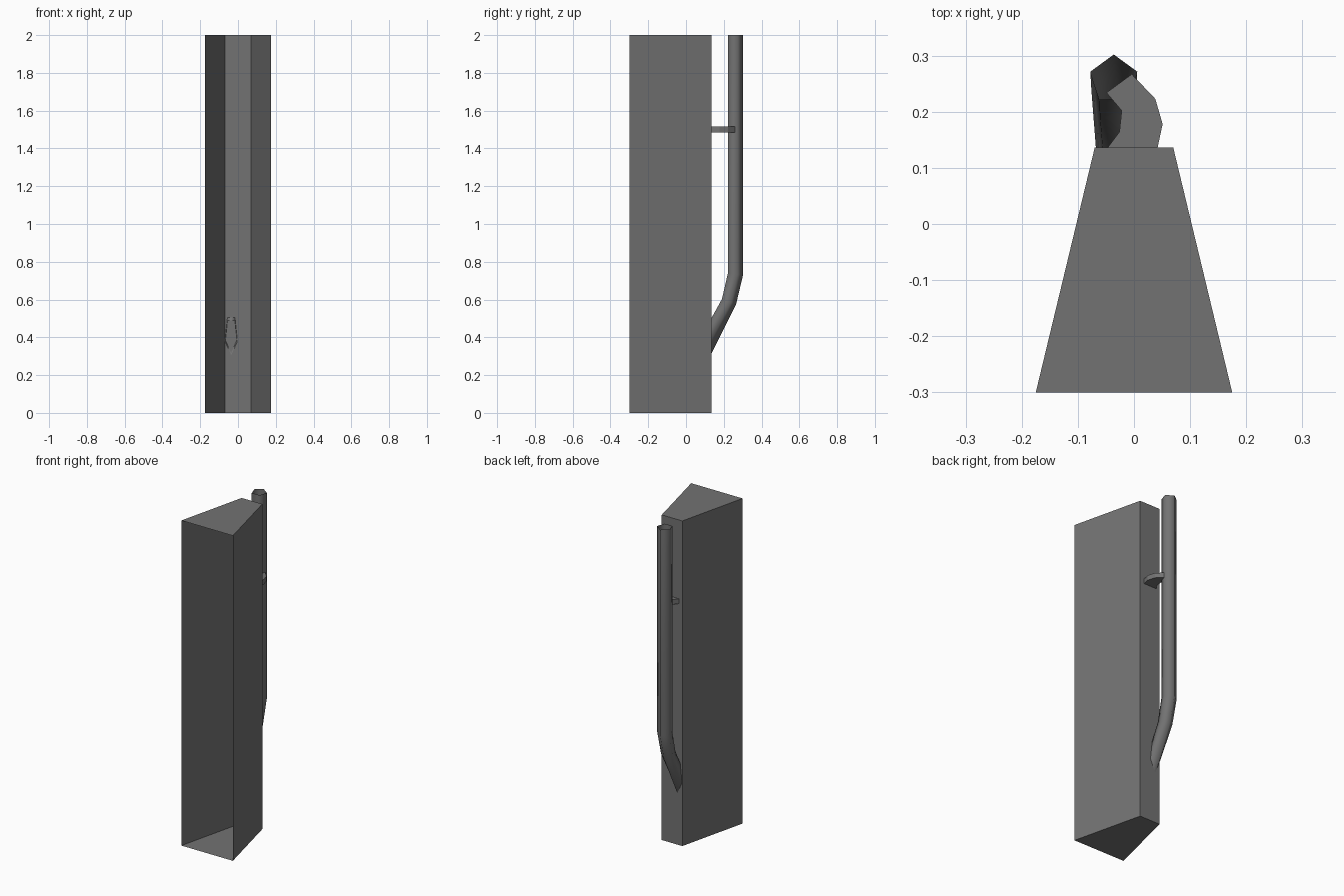
import bpy, bmesh, math

if "Cube" in bpy.data.objects:
    bpy.data.objects.remove(bpy.data.objects["Cube"])

grey = bpy.data.materials.new("dark_grey")
grey.diffuse_color = (0.17, 0.17, 0.17, 1)
grey.use_nodes = True
grey.node_tree.nodes["Principled BSDF"].inputs["Base Color"].default_value = grey.diffuse_color


def finish(name, bm, smooth=False):
    mesh = bpy.data.meshes.new(name)
    for f in bm.faces:
        f.smooth = smooth
    bm.to_mesh(mesh)
    bm.free()
    mesh.materials.append(grey)
    obj = bpy.data.objects.new(name, mesh)
    bpy.context.collection.objects.link(obj)
    return obj


def prism(name, outline, z0, z1, open_sides=()):
    """Extrude a counter-clockwise outline, leaving chosen sides open."""
    bm = bmesh.new()
    low = [bm.verts.new((x, y, z0)) for x, y in outline]
    top = [bm.verts.new((x, y, z1)) for x, y in outline]
    bm.faces.new(low[::-1])
    bm.faces.new(top)
    n = len(outline)
    for i in range(n):
        if i not in open_sides:
            j = (i + 1) % n
            bm.faces.new((low[i], low[j], top[j], top[i]))
    return finish(name, bm)


# Tapered column, open at the front
prism("column_shell",
      [(-0.175, -0.30), (0.175, -0.30), (0.07, 0.136), (-0.07, 0.136)],
      0, 2, open_sides=(0,))

# Curved flat bracket between column and pipe
prism("pipe_bracket",
      [(-0.047, 0.136), (0.042, 0.136), (0.051, 0.178), (0.038, 0.223),
       (-0.004, 0.267), (-0.049, 0.234), (-0.022, 0.202), (-0.026, 0.164)],
      1.485, 1.515)

# Five-sided open pipe, bending into the column back
# ring: outer (y, z), inner (y, z), width factor
rings = [((0.130, 0.305), (0.128, 0.490), 0.75),
         ((0.265, 0.575), (0.190, 0.602), 0.95),
         ((0.302, 0.730), (0.222, 0.740), 1.0),
         ((0.302, 2.0), (0.222, 2.0), 1.0)]
bm = bmesh.new()
loops = []
for (yo, zo), (yi, zi), w in rings:
    loop = []
    for k in range(5):
        a = math.radians(90 + 72 * k)
        t = (1 - math.sin(a)) / (1 + math.sin(math.radians(54)))
        loop.append(bm.verts.new((-0.036 + 0.044 * w * math.cos(a),
                                  yo + (yi - yo) * t, zo + (zi - zo) * t)))
    loops.append(loop)
for a, b in zip(loops, loops[1:]):
    for k in range(5):
        j = (k + 1) % 5
        bm.faces.new((a[k], a[j], b[j], b[k]))
finish("drain_pipe", bm, smooth=True)
